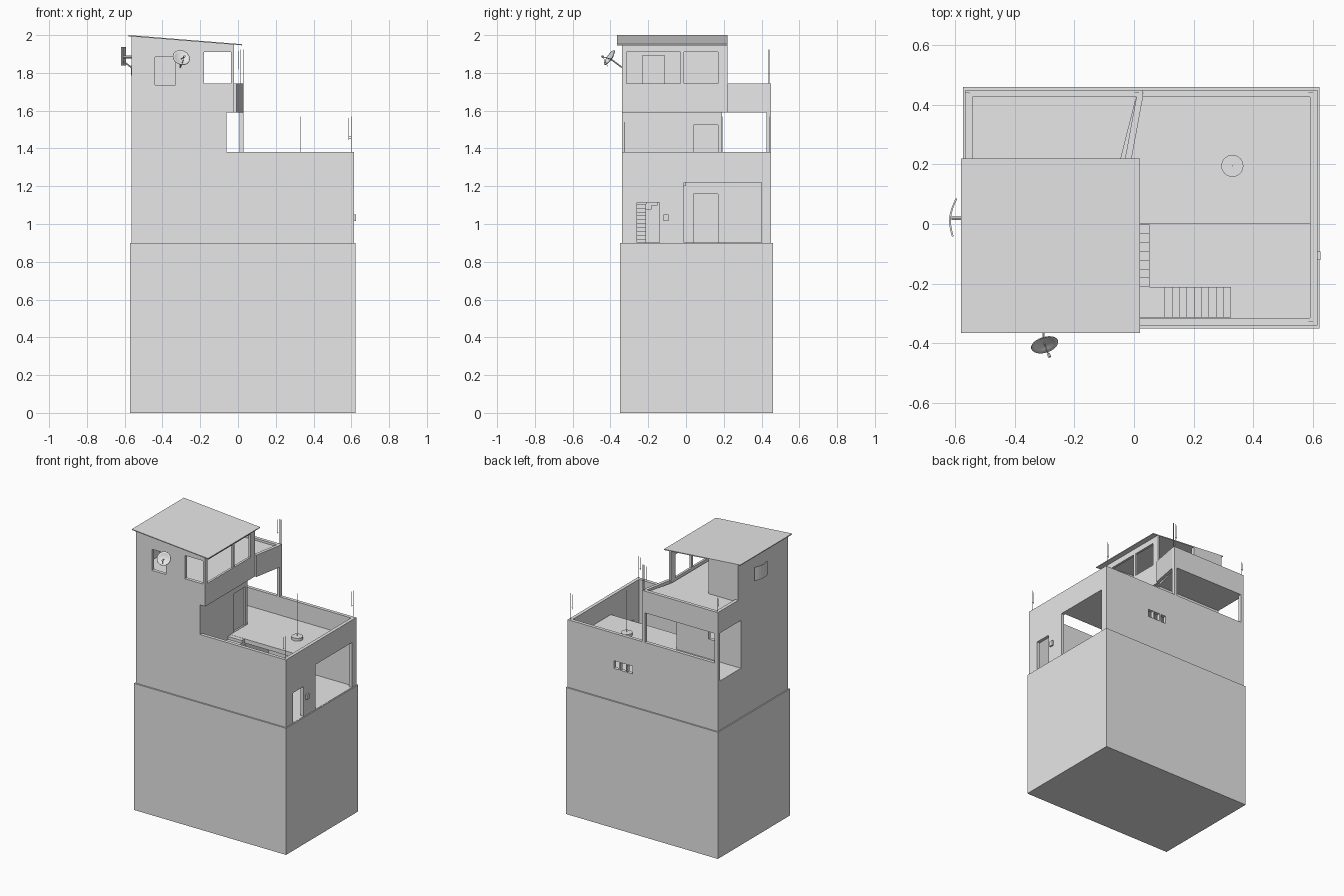
import bpy, bmesh, math
from mathutils import Matrix, Vector

if "Cube" in bpy.data.objects:
    bpy.data.objects.remove(bpy.data.objects["Cube"])

GREY = (0.8, 0.8, 0.8, 1.0)
mat = bpy.data.materials.new("plain grey")
mat.use_nodes = True
mat.diffuse_color = GREY
mat.node_tree.nodes["Principled BSDF"].inputs["Base Color"].default_value = GREY

# Main levels and outer limits
W, E, S, N = -0.565, 0.615, -0.34, 0.45
GROUND, DECK, RAIL, SLAB, SILL = 0.9, 1.25, 1.38, 1.59, 1.745
T = 0.024
ROOM_E, ROOM_N = -0.02, 0.22


def add(name, mesh):
    ob = bpy.data.objects.new(name, mesh)
    bpy.context.scene.collection.objects.link(ob)
    mesh.materials.clear()
    mesh.materials.append(mat)
    return ob


def rect(a, b, c, d):
    return [(a, c), (b, c), (b, d), (a, d)]


AXES = {
    "x": ((0, 1, 0), (0, 0, 1), (1, 0, 0)),
    "y": ((1, 0, 0), (0, 0, 1), (0, -1, 0)),
    "z": ((1, 0, 0), (0, 1, 0), (0, 0, 1)),
}


def panel(name, axis, lo, hi, outline, holes=()):
    """Flat outline with holes, thickened from lo to hi along an axis."""
    cu = bpy.data.curves.new(name, "CURVE")
    cu.dimensions, cu.fill_mode, cu.extrude = "2D", "BOTH", (hi - lo) / 2
    for loop in [outline, *holes]:
        sp = cu.splines.new("POLY")
        sp.points.add(len(loop) - 1)
        for p, (u, v) in zip(sp.points, loop):
            p.co = (u, v, 0, 1)
        sp.use_cyclic_u = True
    tmp = bpy.data.objects.new(name, cu)
    mesh = bpy.data.meshes.new_from_object(tmp)
    bpy.data.objects.remove(tmp)
    bpy.data.curves.remove(cu)
    m = Matrix(AXES[axis]).transposed().to_4x4()
    m.translation["xyz".index(axis)] = (lo + hi) / 2
    mesh.transform(m)
    bm = bmesh.new()
    bm.from_mesh(mesh)
    bmesh.ops.remove_doubles(bm, verts=bm.verts, dist=0.0001)
    bmesh.ops.recalc_face_normals(bm, faces=bm.faces)
    for f in bm.faces:
        f.smooth = False
    bm.to_mesh(mesh)
    bm.free()
    return add(name, mesh)


def box(name, x0, x1, y0, y1, z0, z1):
    return panel(name, "z", z0, z1, rect(x0, x1, y0, y1))


def rod(name, a, b, r=0.002, r2=None, sides=6):
    """Cylinder or cone between two points."""
    a, b = Vector(a), Vector(b)
    bm = bmesh.new()
    bmesh.ops.create_cone(bm, cap_ends=True, segments=sides, radius1=r,
                          radius2=r if r2 is None else r2, depth=(b - a).length)
    rot = (b - a).to_track_quat("Z", "Y").to_matrix().to_4x4()
    bm.transform(Matrix.Translation((a + b) / 2) @ rot)
    mesh = bpy.data.meshes.new(name)
    bm.to_mesh(mesh)
    bm.free()
    return add(name, mesh)


def roof_z(x):
    return 1.996 - (x - W) * 0.08


# Solid base block
box("base_block", -0.573, 0.623, -0.35, 0.46, 0, GROUND)

# Outer walls
panel("front_wall", "y", S, S + T,
      [(W, GROUND), (E, GROUND), (E, RAIL), (-0.06, RAIL), (-0.06, SLAB),
       (ROOM_E, SLAB), (ROOM_E, roof_z(ROOM_E)), (W, roof_z(W))],
      [rect(-0.18, -0.036, SILL, 1.91), rect(-0.44, -0.33, 1.735, 1.885)])
panel("back_wall", "y", N - T, N,
      [(W, GROUND), (E, GROUND), (E, RAIL), (0.03, RAIL), (0.03, SILL), (W, SILL)],
      [rect(W + T, 0.008, RAIL, SLAB)]
      + [rect(x, x + 0.042, 1.13, 1.185) for x in (0.105, 0.158, 0.211)])
panel("left_end_wall", "x", W, W + T,
      [(S, GROUND), (N, GROUND), (N, SILL), (ROOM_N, SILL),
       (ROOM_N, roof_z(W)), (S, roof_z(W))],
      [rect(0.19, N - T, DECK, SLAB)])
panel("right_end_wall", "x", E - T, E, rect(S, N, GROUND, RAIL),
      [rect(-0.26, -0.14, GROUND + 0.002, 1.115), rect(-0.01, 0.4, GROUND + 0.002, 1.22)])
box("wall_switch_box", E, 0.626, -0.12, -0.092, 1.015, 1.05)

# Middle storey: terrace deck and inner room
panel("deck", "z", 1.22, DECK,
      [(W + T, S + T), (-0.06, S + T), (-0.06, 0), (E - T, 0), (E - T, N - T), (W + T, N - T)])
panel("lower_inner_wall", "x", -0.084, -0.06, rect(S + T, N - T, GROUND, 1.22),
      [rect(0.04, 0.17, GROUND + 0.002, 1.16)])
panel("middle_room_front", "x", -0.084, -0.06, rect(S + T, 0.19, DECK, SLAB),
      [rect(0.04, 0.17, DECK + 0.002, 1.525)])
panel("middle_room_side", "y", 0.166, 0.19, rect(W + T, -0.084, DECK, SLAB),
      [rect(-0.4, -0.31, 1.39, 1.48)])
for name, x, top in (("lower_door", -0.08, 1.16), ("middle_door", -0.08, 1.525)):
    z0 = GROUND if name == "lower_door" else DECK
    box(name, x, x + 0.008, 0.04, 0.17, z0, top)

# Upper floor with slanted balcony rail
panel("upper_floor", "z", SLAB, 1.73,
      [(W + T, S + T), (ROOM_E - T, S + T), (ROOM_E - T, ROOM_N), (0.008, N - T), (W + T, N - T)])
panel("balcony_rail", "z", SLAB, SILL,
      [(-0.03, ROOM_N), (-0.008, ROOM_N), (0.03, N - T), (0.008, N - T)])

# Upper room
panel("upper_room_window_wall", "x", ROOM_E - 0.016, ROOM_E,
      rect(S + T, ROOM_N, SLAB, roof_z(ROOM_E)),
      [rect(-0.316, -0.03, SILL, 1.91), rect(-0.01, 0.17, SILL, 1.91)])
panel("upper_room_side", "y", ROOM_N - T, ROOM_N,
      [(W + T, 1.73), (-0.33, 1.73), (-0.33, roof_z(-0.33)), (W + T, roof_z(W + T))])
box("upper_room_panel", W + T, W + T + 0.008, -0.23, -0.115, 1.73, 1.895)
panel("roof", "y", -0.365, ROOM_N,
      [(-0.58, 1.994), (0.02, 1.946), (0.02, 1.952), (-0.58, 2.0)])

# Stairs: lower flight, landing, upper flight
RISE = (DECK - GROUND) / 17
for i in range(10):
    x = 0.325 - i * 0.0245
    box("lower_step", x - 0.0245, x, -0.314, -0.212, GROUND, GROUND + (i + 1) * RISE)
landing = GROUND + 10 * RISE
box("stair_landing", -0.058, 0.08, -0.314, -0.212, GROUND, landing)
for i in range(7):
    y = -0.212 + i * 0.03
    top = landing + (i + 1) * RISE
    box("upper_step", -0.058, 0.052, y, y + 0.03, top - 0.05, top)

# Mast on the terrace
rod("mast_foot", (0.33, 0.195, DECK), (0.33, 0.195, DECK + 0.02), 0.037, sides=24)
rod("mast", (0.33, 0.195, DECK), (0.33, 0.195, 1.57))

# Whip antennas: position, foot height, length
for x, y, z, h in ((0.6, 0.44, RAIL, 0.19), (0.6, -0.328, RAIL, 0.16),
                   (0.015, 0.44, SILL, 0.18), (-0.553, 0.44, SILL, 0.1)):
    rod("antenna_whip", (x, y, z), (x, y, z + h), 0.0015)
    rod("antenna_short", (x - 0.013, y, z + h * 0.4), (x - 0.013, y, z + h * 0.95), 0.0012)
    rod("antenna_arm", (x, y, z + h * 0.45), (x - 0.013, y, z + h * 0.45), 0.0012)
rod("antenna_pole", (0.03, 0.44, SILL), (0.03, 0.44, SILL + 0.18), 0.002)


# Round dish on the front wall
def dish(name, centre, aim, radius, depth):
    bm = bmesh.new()
    rows = []
    for k in range(5):
        r = radius * (k + 0.2) / 4.2
        rows.append([bm.verts.new((r * math.cos(a), r * math.sin(a), depth * (r / radius) ** 2))
                     for a in (math.tau * i / 24 for i in range(24))])
    bm.faces.new(rows[0])
    for p, q in zip(rows, rows[1:]):
        for i in range(24):
            j = (i + 1) % 24
            bm.faces.new((p[i], q[i], q[j], p[j]))
    for f in bm.faces:
        f.smooth = True
    bmesh.ops.recalc_face_normals(bm, faces=bm.faces)
    bm.transform(Matrix.Translation(centre) @ Vector(aim).to_track_quat("Z", "Y").to_matrix().to_4x4())
    mesh = bpy.data.meshes.new(name)
    bm.to_mesh(mesh)
    bm.free()
    ob = add(name, mesh)
    mod = ob.modifiers.new("thickness", "SOLIDIFY")
    mod.thickness = 0.003


dish("round_dish", (-0.303, -0.395, 1.874), (0.25, -0.8, 0.55), 0.047, 0.012)
rod("dish_bracket", (-0.305, S, 1.83), (-0.303, -0.397, 1.872), 0.004)
rod("dish_feed", (-0.303, -0.395, 1.872), (-0.285, -0.44, 1.885), 0.002)
rod("dish_feed_stay", (-0.3, -0.415, 1.835), (-0.285, -0.44, 1.885), 0.0015)
rod("dish_receiver", (-0.287, -0.436, 1.884), (-0.283, -0.446, 1.888), 0.006)

# Curved panel dish on the left end wall
arc = [(-0.608 - 0.015 * math.sin(math.pi * t / 8) + 0.012 * t / 8 - 0.003, -0.042 + 0.127 * t / 8)
       for t in range(9)]
panel("panel_dish", "z", 1.84, 1.937, arc + [(x + 0.006, y) for x, y in reversed(arc)])
rod("panel_dish_bracket", (W, 0.02, 1.83), (-0.605, 0.02, 1.86), 0.004)
rod("panel_dish_mount", (W, 0.02, 1.885), (-0.612, 0.02, 1.885), 0.008)
